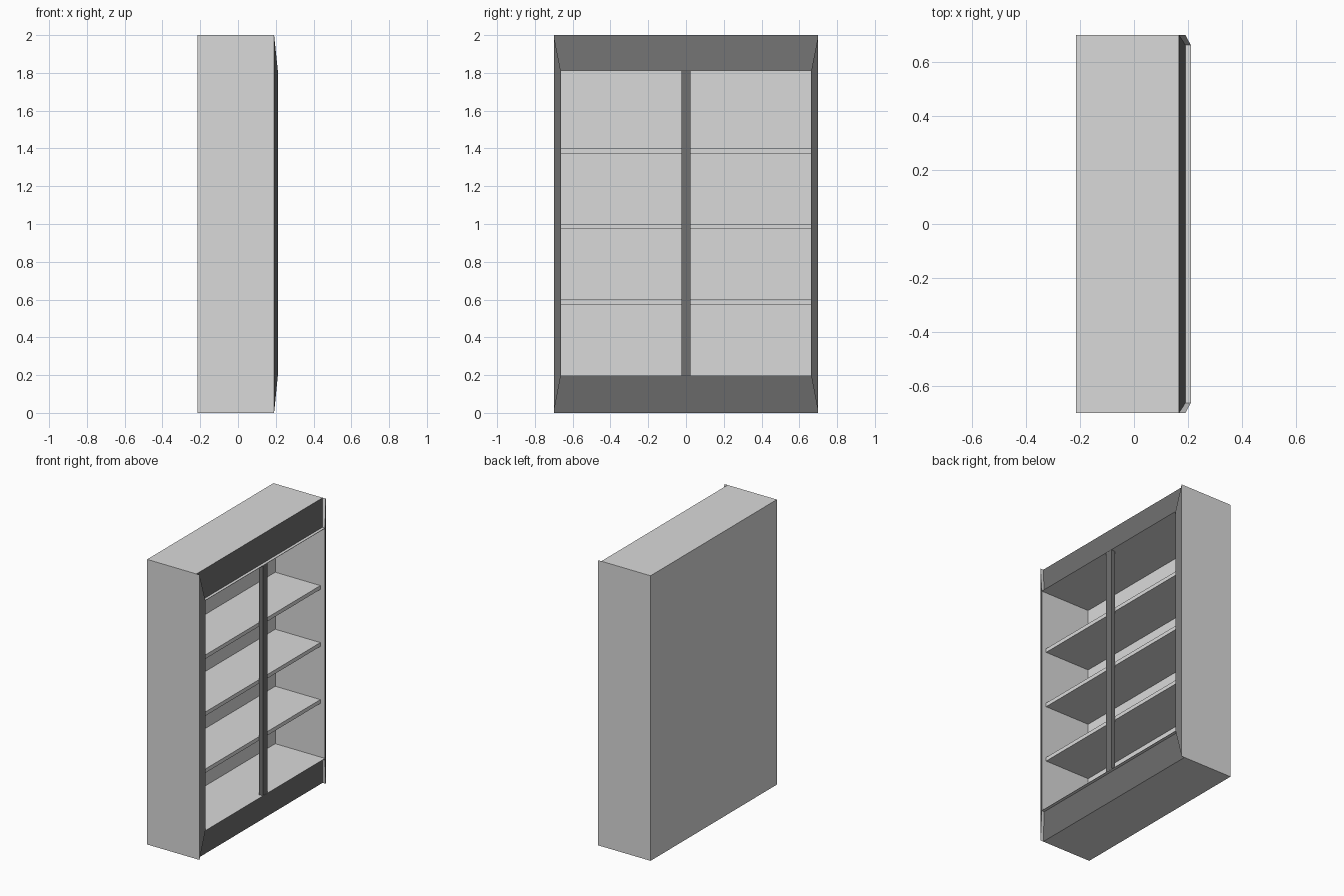
import bpy, bmesh

if "Cube" in bpy.data.objects:
    bpy.data.objects.remove(bpy.data.objects["Cube"])

def material(name, v):
    m = bpy.data.materials.new(name)
    m.diffuse_color = (v, v, v, 1)
    m.use_nodes = True
    m.node_tree.nodes["Principled BSDF"].inputs["Base Color"].default_value = m.diffuse_color
    return m

LIGHT = material("light_grey", 0.70)
DARK = material("dark_grey", 0.16)

def finish(name, bm, mats):
    bmesh.ops.recalc_face_normals(bm, faces=bm.faces)
    me = bpy.data.meshes.new(name)
    # forward facing faces take the second material
    bm.normal_update()
    for f in bm.faces:
        f.material_index = 1 if len(mats) > 1 and f.normal.x > 0.8 else 0
    bm.to_mesh(me)
    bm.free()
    for m in mats:
        me.materials.append(m)
    ob = bpy.data.objects.new(name, me)
    bpy.context.collection.objects.link(ob)
    return ob

def prism(name, front, back, mats):
    """Closed solid between two matching quads."""
    bm = bmesh.new()
    a = [bm.verts.new(p) for p in front]
    b = [bm.verts.new(p) for p in back]
    bm.faces.new(a)
    bm.faces.new(b[::-1])
    for i in range(4):
        j = (i + 1) % 4
        bm.faces.new((a[i], b[i], b[j], a[j]))
    return finish(name, bm, mats)

def box(name, x0, x1, y0, y1, z0, z1, mat=LIGHT):
    q = [(y0, z0), (y1, z0), (y1, z1), (y0, z1)]
    return prism(name, [(x1, y, z) for y, z in q], [(x0, y, z) for y, z in q], [mat])

W, H = 0.70, 2.0                 # outer half width and height
IW, Z0, Z1 = 0.663, 0.197, 1.81  # opening
XB, XI = -0.215, -0.175          # back, inner back
XR, XM, XF = 0.167, 0.191, 0.211 # recessed rim, outer rim, front lip

# carcass
box("back_panel", XB, XI, -IW, IW, 0, H)
box("top_block", XI, 0.16, -IW, IW, Z1, H)
box("base_block", XI, 0.16, -IW, IW, 0, Z0)
box("ceiling_lip", 0.15, XF, -IW, IW, Z1, Z1 + 0.003)
box("floor_lip", 0.15, XF, -IW, IW, Z0 - 0.003, Z0)

# side panels with bevelled front frame posts
for s, n in ((-1, "left"), (1, "right")):
    ys = sorted((s * IW, s * W))
    box(n + "_side_panel", XB, XR, ys[0], ys[1], 0, H)
    yl = sorted((s * IW, s * (IW + 0.004)))
    box(n + "_inner_lining", 0.16, 0.2, yl[0], yl[1], Z0, Z1)
    q = [(s * W, 0), (s * IW, Z0), (s * IW, Z1), (s * W, H)]
    prism(n + "_frame_post",
          [(x, y, z) for x, (y, z) in zip((XM, XF, XF, XM), q)],
          [(x, y, z) for x, (y, z) in zip((XR, XM, XM, XR), q)], [LIGHT, DARK])

# sloped header and kick board
for n, zo, zi in (("header_board", H, Z1), ("kick_board", 0, Z0)):
    prism(n, [(XR, -W, zo), (XR, W, zo), (XM, IW, zi), (XM, -IW, zi)],
          [(0.16, -W, zo), (0.16, W, zo), (0.16, IW, zi), (0.16, -IW, zi)],
          [LIGHT, DARK])

# centre post
box("centre_post", 0.18, 0.21, -0.025, 0.025, Z0, Z1, DARK)

# shelves
for i, z in enumerate((0.6, 1.0, 1.4)):
    box("shelf_%d" % (i + 1), XI, 0.175, -IW, IW, z - 0.027, z)
